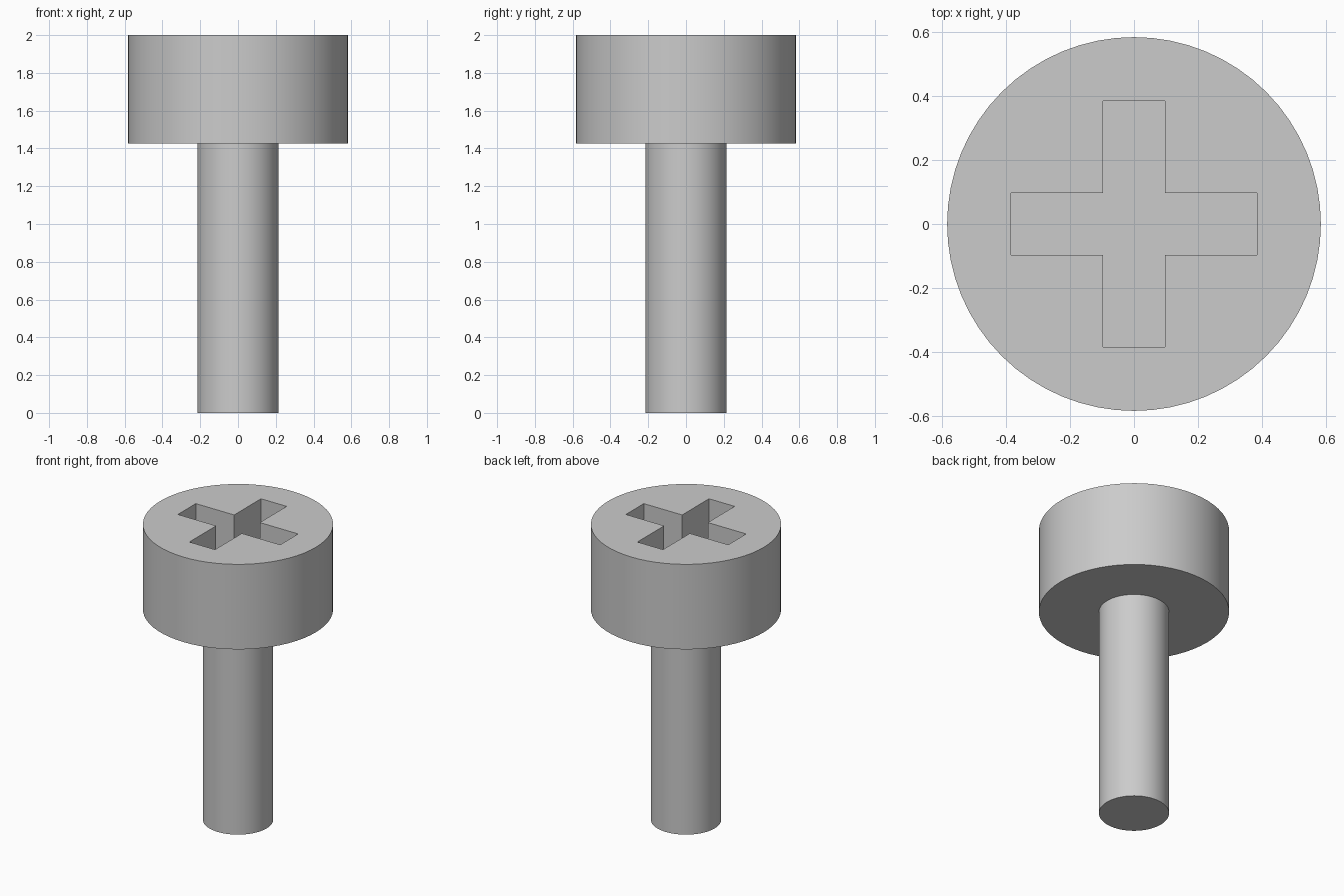
import bpy
import bmesh
import math

cube = bpy.data.objects.get("Cube")
if cube:
    bpy.data.objects.remove(cube, do_unlink=True)

HEAD_RADIUS, HEAD_BASE, TOP = 0.583, 1.425, 2.0
SHAFT_RADIUS = 0.215
ARM, HALF_WIDTH, DEPTH = 0.383, 0.096, 0.29

steel = bpy.data.materials.new("grey_steel")
steel.use_nodes = True
grey = (0.6, 0.6, 0.6, 1)
steel.diffuse_color = grey
steel.node_tree.nodes["Principled BSDF"].inputs["Base Color"].default_value = grey


def prism(name, outline, z0, z1):
    """Extrude a flat outline from z0 up to z1."""
    bm = bmesh.new()
    base = bm.faces.new([bm.verts.new((x, y, z0)) for x, y in outline])
    top = bmesh.ops.extrude_face_region(bm, geom=[base], use_keep_orig=True)["geom"]
    verts = [v for v in top if isinstance(v, bmesh.types.BMVert)]
    bmesh.ops.translate(bm, verts=verts, vec=(0, 0, z1 - z0))
    bmesh.ops.recalc_face_normals(bm, faces=bm.faces)
    mesh = bpy.data.meshes.new(name)
    bm.to_mesh(mesh)
    bm.free()
    mesh.materials.append(steel)
    obj = bpy.data.objects.new(name, mesh)
    bpy.context.collection.objects.link(obj)
    return obj


def circle(radius, sides=64):
    angles = [math.tau * i / sides for i in range(sides)]
    return [(radius * math.cos(a), radius * math.sin(a)) for a in angles]


def cross():
    """Three corners of one arm, turned around four times."""
    points = []
    x_dir, y_dir = 1, 0
    for _ in range(4):
        for u, v in ((ARM, -HALF_WIDTH), (ARM, HALF_WIDTH), (HALF_WIDTH, HALF_WIDTH)):
            points.append((u * x_dir - v * y_dir, u * y_dir + v * x_dir))
        x_dir, y_dir = -y_dir, x_dir
    return points


# Shaft and head
shaft = prism("shaft", circle(SHAFT_RADIUS), 0, HEAD_BASE + 0.02)
head = prism("head", circle(HEAD_RADIUS), HEAD_BASE, TOP)

# Cross-shaped driver recess cut into the head
cutter = prism("recess_cutter", cross(), TOP - DEPTH, TOP + 0.1)
cutter.hide_render = True
recess = head.modifiers.new("driver_recess", "BOOLEAN")
recess.operation = "DIFFERENCE"
recess.solver = "EXACT"
recess.object = cutter
bpy.ops.object.select_all(action="DESELECT")
bpy.context.view_layer.objects.active = head
head.select_set(True)
bpy.ops.object.modifier_apply(modifier=recess.name)
bpy.data.objects.remove(cutter, do_unlink=True)

# Smooth round walls with crisp rims
shaft.select_set(True)
bpy.ops.object.shade_smooth_by_angle(angle=math.radians(30))
